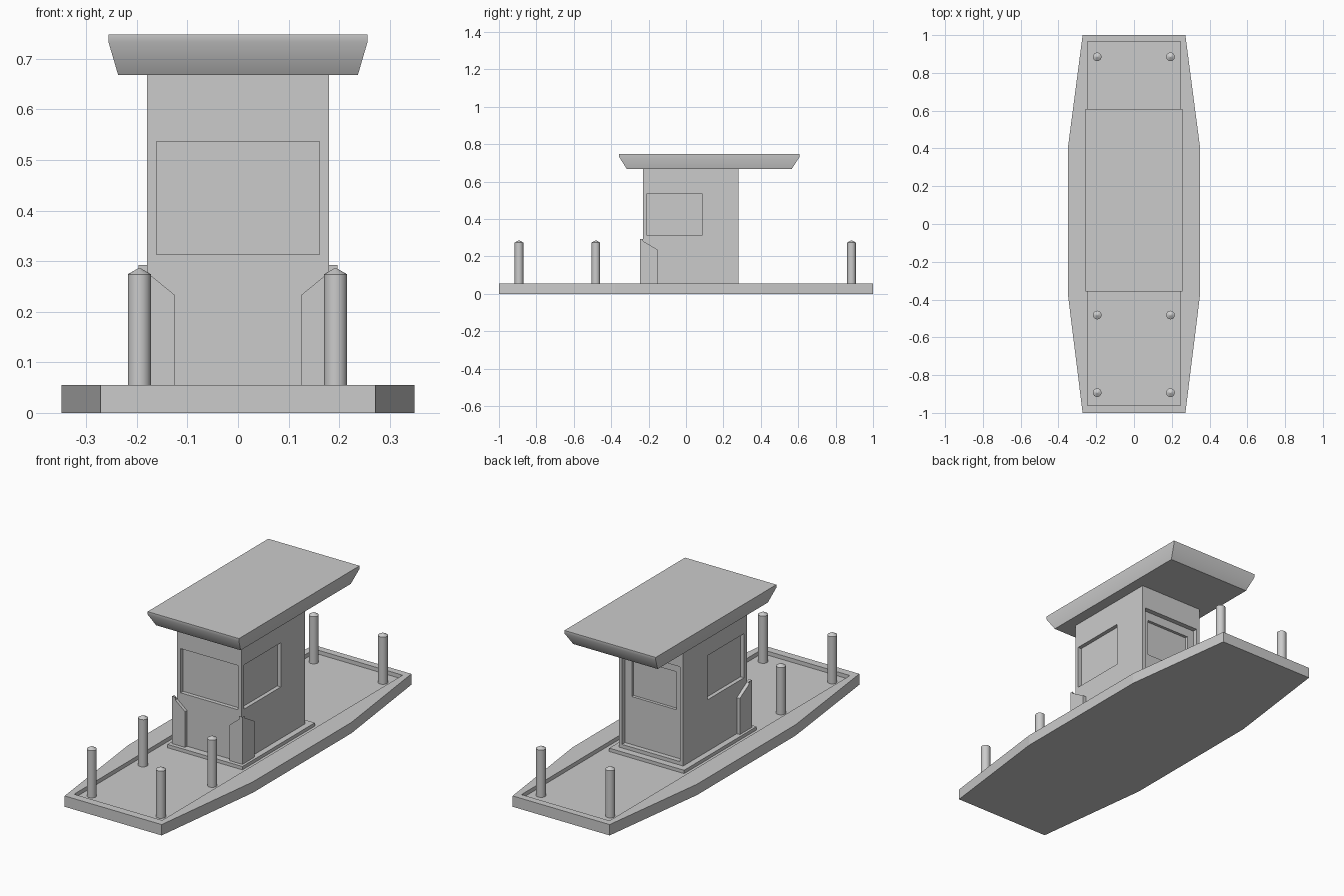
import bpy, bmesh, math

cube = bpy.data.objects.get("Cube")
if cube:
    bpy.data.objects.remove(cube, do_unlink=True)

grey = bpy.data.materials.new("plain grey")
grey.use_nodes = True
colour = (0.6, 0.6, 0.6, 1)
grey.diffuse_color = colour
grey.node_tree.nodes["Principled BSDF"].inputs["Base Color"].default_value = colour


def finish(bm, name):
    bmesh.ops.recalc_face_normals(bm, faces=bm.faces)
    mesh = bpy.data.meshes.new(name)
    bm.to_mesh(mesh)
    bm.free()
    mesh.materials.append(grey)
    obj = bpy.data.objects.new(name, mesh)
    bpy.context.collection.objects.link(obj)
    return obj


def loft(name, rings):
    """Join rings of equal length and cap both ends."""
    bm = bmesh.new()
    loops = [[bm.verts.new(p) for p in ring] for ring in rings]
    n = len(loops[0])
    for a, b in zip(loops, loops[1:]):
        for i in range(n):
            j = (i + 1) % n
            bm.faces.new((a[i], a[j], b[j], b[i]))
    bm.faces.new(loops[0])
    bm.faces.new(loops[-1])
    return finish(bm, name)


def rect(x, y0, y1, z):
    return [(-x, y0, z), (x, y0, z), (x, y1, z), (-x, y1, z)]


def box(name, x0, x1, y0, y1, z0, z1):
    return loft(name, [[(x0, y0, z), (x1, y0, z), (x1, y1, z), (x0, y1, z)] for z in (z0, z1)])


def carve(obj, *limits):
    cutter = box("cutter", *limits)
    cutter.hide_render = True
    mod = obj.modifiers.new("recess", 'BOOLEAN')
    mod.operation = 'DIFFERENCE'
    mod.solver = 'EXACT'
    mod.object = cutter
    bpy.context.view_layer.objects.active = obj
    bpy.ops.object.modifier_apply(modifier=mod.name)
    bpy.data.objects.remove(cutter, do_unlink=True)


def smooth(obj, degrees):
    bpy.ops.object.select_all(action='DESELECT')
    obj.select_set(True)
    bpy.context.view_layer.objects.active = obj
    bpy.ops.object.shade_smooth_by_angle(angle=math.radians(degrees))


# Tapered platform with a sunken floor
FLOOR, RIM = 0.035, 0.055
half = [(0.272, -1), (0.349, -0.38), (0.349, 0.41), (0.272, 1)]
outline = half + [(-x, y) for x, y in reversed(half)]
platform = loft("platform", [[(x, y, z) for x, y in outline] for z in (0, RIM)])
carve(platform, -0.247, 0.247, -0.96, 0.965, FLOOR, 0.1)

# Booth plinth and body
box("booth_plinth", -0.21, 0.21, -0.265, 0.315, FLOOR - 0.005, 0.052)
booth = box("booth", -0.18, 0.18, -0.23, 0.28, 0.045, 0.67)
SILL, HEAD = 0.313, 0.537
carve(booth, -0.161, 0.161, -0.3, -0.21, SILL, HEAD)          # front window
carve(booth, 0.16, 0.3, -0.208, 0.086, SILL, HEAD)            # side windows
carve(booth, -0.3, -0.16, -0.208, 0.086, SILL, HEAD)
carve(booth, -0.163, 0.163, 0.255, 0.4, 0.07, 0.55)           # back door
carve(booth, -0.125, 0.125, 0.24, 0.4, SILL, 0.505)           # door window

# Overhanging roof with a chamfered underside
roof = loft("roof", [
    rect(0.237, -0.317, 0.565, 0.668),
    rect(0.256, -0.358, 0.608, 0.733),
    rect(0.256, -0.358, 0.608, 0.748),
])
smooth(roof, 40)

# Corner guards rising to a point at each front corner
for side, label in ((1, "left"), (-1, "right")):
    front = [(0.125, 0.045), (0.197, 0.045), (0.197, 0.292), (0.125, 0.233)]
    loft(label + "_guard_front",
         [[(side * x, y, z) for x, z in front] for y in (-0.246, -0.229)])
    flank = [(-0.246, 0.045), (-0.15, 0.045), (-0.15, 0.235), (-0.246, 0.292)]
    loft(label + "_guard_side",
         [[(side * x, y, z) for y, z in flank] for x in (0.179, 0.197)])


# Round bollards with shallow pointed caps
def bollard(name, x, y):
    rings = []
    for r, z in ((0.023, FLOOR - 0.005), (0.023, 0.274), (0.002, 0.286)):
        rings.append([(x + r * math.cos(i * math.tau / 16),
                       y + r * math.sin(i * math.tau / 16), z) for i in range(16)])
    smooth(loft(name, rings), 30)


for y, place in ((-0.893, "front"), (-0.482, "middle"), (0.885, "back")):
    for x, label in ((0.193, "left"), (-0.195, "right")):
        bollard(f"{place}_{label}_bollard", x, y)
